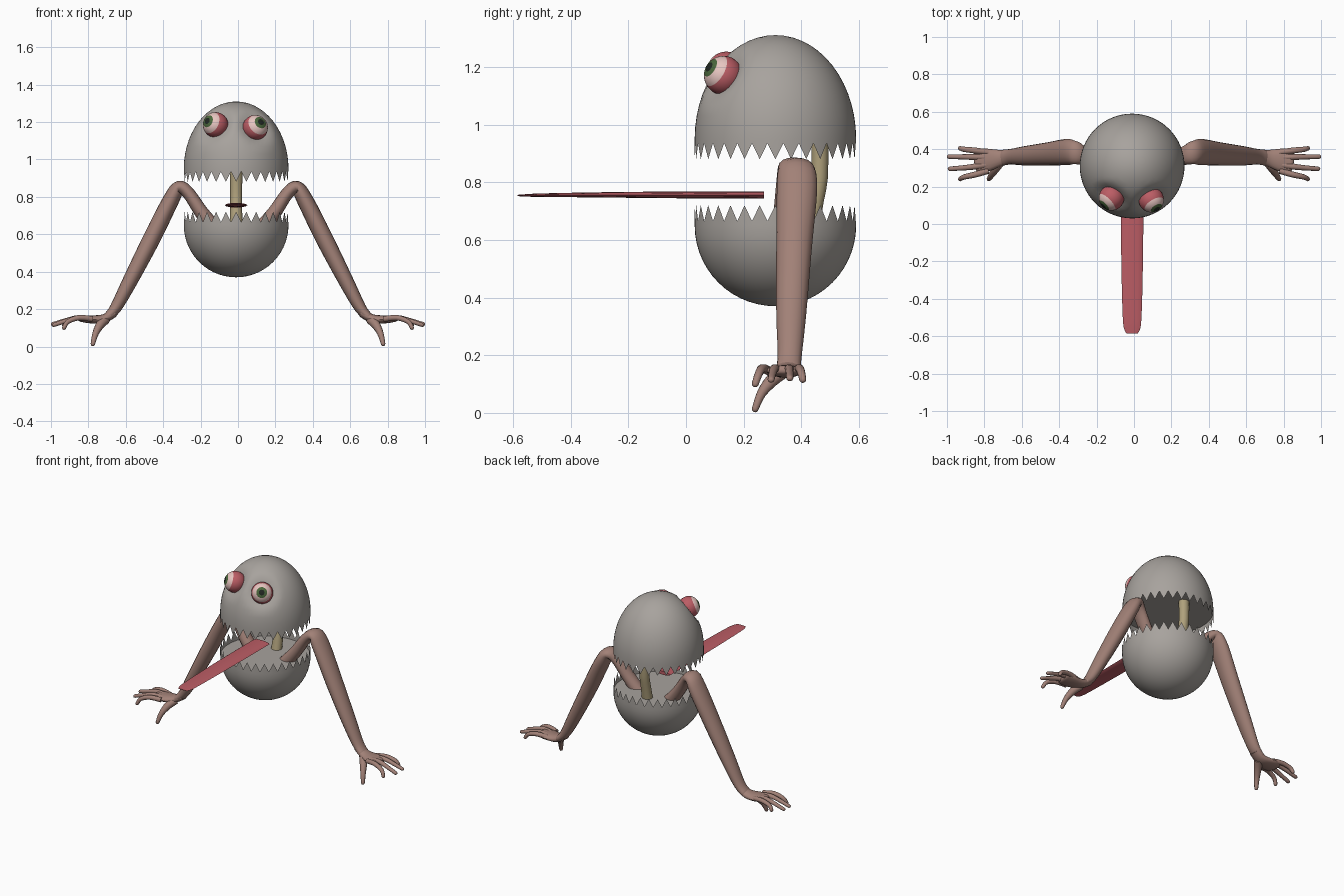
import bpy, bmesh
from math import sin, cos, pi, radians
from mathutils import Vector

if "Cube" in bpy.data.objects:
    bpy.data.objects.remove(bpy.data.objects["Cube"])


def material(name, r, g, b):
    m = bpy.data.materials.new(name)
    m.use_nodes = True
    m.diffuse_color = (r, g, b, 1)
    m.node_tree.nodes["Principled BSDF"].inputs["Base Color"].default_value = (r, g, b, 1)
    return m


GREY = material("stone grey", .39, .365, .34)
SKIN = material("brown skin", .36, .22, .185)
RED = material("flesh red", .5, .11, .13)
BONE = material("bone", .43, .355, .2)
WHITE = material("pinkish white", .8, .56, .53)
GREEN = material("iris green", .07, .135, .045)
BLACK = material("pupil black", .015, .02, .015)

HEAD = Vector((-.01, .31, 0))
RADIUS = .28
TEETH = 32
EYES = {"right": (Vector((-.12, .14, 1.185)), Vector((-.66, -.65, .32))),
        "left": (Vector((.092, .13, 1.17)), Vector((.46, -.75, .45)))}


def finish(name, bm, mats, angle=40):
    bmesh.ops.recalc_face_normals(bm, faces=bm.faces)
    me = bpy.data.meshes.new(name)
    bm.to_mesh(me)
    bm.free()
    for m in mats:
        me.materials.append(m)
    me.shade_smooth()
    me.set_sharp_from_angle(angle=radians(angle))
    ob = bpy.data.objects.new(name, me)
    bpy.context.collection.objects.link(ob)
    return ob


def bridge(bm, a, b):
    n = len(a)
    for i in range(n):
        bm.faces.new((a[i], a[(i + 1) % n], b[(i + 1) % n], b[i]))


def smooth_path(pts, steps):
    """Catmull-Rom through points carrying position and two radii."""
    pts = [Vector(p) for p in pts]
    p = [pts[0]] + pts + [pts[-1]]
    out = []
    for a, b, c, d in zip(p, p[1:], p[2:], p[3:]):
        for k in range(steps):
            t = k / steps
            out.append(.5 * (2 * b + (c - a) * t + (2 * a - 5 * b + 4 * c - d) * t * t
                             + (3 * b - a - 3 * c + d) * t ** 3))
    return out + [pts[-1]]


def tube(name, pts, mat, ref=(0, 1, 0), sides=12, steps=4, round_end=True):
    """Elliptical sweep; each point is x, y, z, radius along ref, other radius."""
    path = smooth_path(pts, steps)
    if round_end:
        end = path[-1]
        d = (end - path[-2]).to_3d().normalized() * min(end[3], end[4])
        for f in (.6, .92):
            w = (1 - f * f) ** .5
            path.append(Vector((*(end.to_3d() + d * f), end[3] * w, end[4] * w)))
    bm = bmesh.new()
    rings = []
    for i, p in enumerate(path):
        t = (path[min(i + 1, len(path) - 1)].to_3d() - path[max(i - 1, 0)].to_3d()).normalized()
        side = (Vector(ref) - t * t.dot(Vector(ref))).normalized()
        up = t.cross(side)
        rings.append([bm.verts.new(p.to_3d() + side * p[3] * cos(a) + up * p[4] * sin(a))
                      for a in (2 * pi * k / sides for k in range(sides))])
    for a, b in zip(rings, rings[1:]):
        bridge(bm, a, b)
    bm.faces.new(rings[0])
    bm.faces.new(rings[-1])
    return finish(name, bm, [mat], 50)


def shell(name, rim, height, valley, tip):
    """Half egg closed by a flat disc, with a zigzag of teeth round its rim."""
    bm = bmesh.new()
    n, levels = TEETH * 2, 14

    def ring(r, heights):
        return [bm.verts.new(HEAD + Vector((r * cos(2 * pi * i / n), r * sin(2 * pi * i / n),
                                            heights[i % 2]))) for i in range(n)]
    rings = [ring(RADIUS, (tip, valley))]
    for k in range(levels):
        a = pi / 2 * k / levels
        z = rim + height * sin(a)
        rings.append(ring(RADIUS * cos(a), (z, z)))
    for a, b in zip(rings, rings[1:]):
        bridge(bm, a, b)
    pole = bm.verts.new(HEAD + Vector((0, 0, rim + height)))
    for i in range(n):
        bm.faces.new((rings[-1][i], rings[-1][(i + 1) % n], pole))
    # shallow eye sockets
    for v in bm.verts:
        for c, gaze in EYES.values():
            near = max(0, 1 - (v.co - c).length / .11)
            v.co += (HEAD + Vector((0, 0, rim)) - v.co).normalized() * .05 * near
    finish(name, bm, [GREY])
    # disc closing the half
    bm = bmesh.new()
    bm.faces.new([bm.verts.new(HEAD + Vector((.278 * cos(2 * pi * i / n),
                                              .278 * sin(2 * pi * i / n), rim)))
                  for i in range(n)])
    finish(name + "_inner_disc", bm, [GREY])


shell("upper_head", .95, .36, .935, .88)
shell("lower_jaw", .65, -.28, .665, .72)

# Eyes: coloured by the angle from the gaze
for side, (centre, gaze) in EYES.items():
    bm = bmesh.new()
    bmesh.ops.create_uvsphere(bm, u_segments=24, v_segments=24, radius=.068)
    for f in bm.faces:
        a = f.calc_center_median().angle(Vector((0, 0, 1)))
        f.material_index = sum(a < radians(lim) for lim in (60, 30, 15))
    eye = finish(side + "_eye", bm, [RED, WHITE, GREEN, BLACK])
    eye.location = centre
    eye.rotation_euler = gaze.to_track_quat("Z", "Y").to_euler()

# Tongue and the bone joining the two halves
tube("tongue", [(-.01, .27, .755, .06, .012), (-.01, 0, .756, .06, .012),
                (-.01, -.3, .756, .056, .009), (-.01, -.5, .755, .05, .006),
                (-.01, -.56, .754, .043, .004), (-.01, -.585, .754, .03, .002)],
     RED, ref=(1, 0, 0), steps=3, round_end=False)
tube("spine", [(-.01, .43, .64, .035, .033), (-.01, .45, .74, .032, .03),
               (-.01, .464, .82, .032, .03), (-.01, .464, .95, .034, .031)],
     BONE, ref=(1, 0, 0), sides=10, steps=2, round_end=False)

# Arms and hands
FINGERS = {"index": (.24, .93, .10), "middle": (.295, .985, .115),
           "ring": (.36, .99, .12), "little": (.405, .93, .115)}
for s, side in ((1, "left"), (-1, "right")):
    def limb(name, pts, **kw):
        tube(f"{side}_{name}", [(s * p[0], *p[1:]) for p in pts], SKIN, **kw)

    limb("arm", [(.1, .34, .6, .045, .045), (.19, .35, .71, .045, .038),
                 (.265, .365, .82, .05, .034), (.315, .38, .85, .062, .036),
                 (.36, .385, .78, .07, .044), (.46, .375, .58, .062, .047),
                 (.58, .365, .345, .052, .04), (.655, .36, .205, .042, .031),
                 (.70, .355, .158, .042, .022)], sides=16)
    limb("palm", [(.66, .358, .18, .036, .022), (.72, .352, .148, .045, .024),
                  (.79, .342, .145, .062, .021), (.84, .337, .148, .06, .016)], sides=16)
    for name, (y, x, z) in FINGERS.items():
        base = .335 + (y - .325) * .6
        limb(name + "_finger", [(.78, base, .147, .016, .016),
                                (.85, base + (y - base) * .45, .154, .016, .015),
                                (.91, base + (y - base) * .75, (z + .165) / 2, .014, .013),
                                (x, y, z, .012, .011)], steps=3, sides=10)
    limb("thumb", [(.71, .34, .145, .028, .025), (.738, .30, .115, .024, .024),
                   (.762, .262, .068, .017, .017), (.776, .24, .014, .012, .012)],
         ref=(1, 0, 0), steps=3, sides=10)
